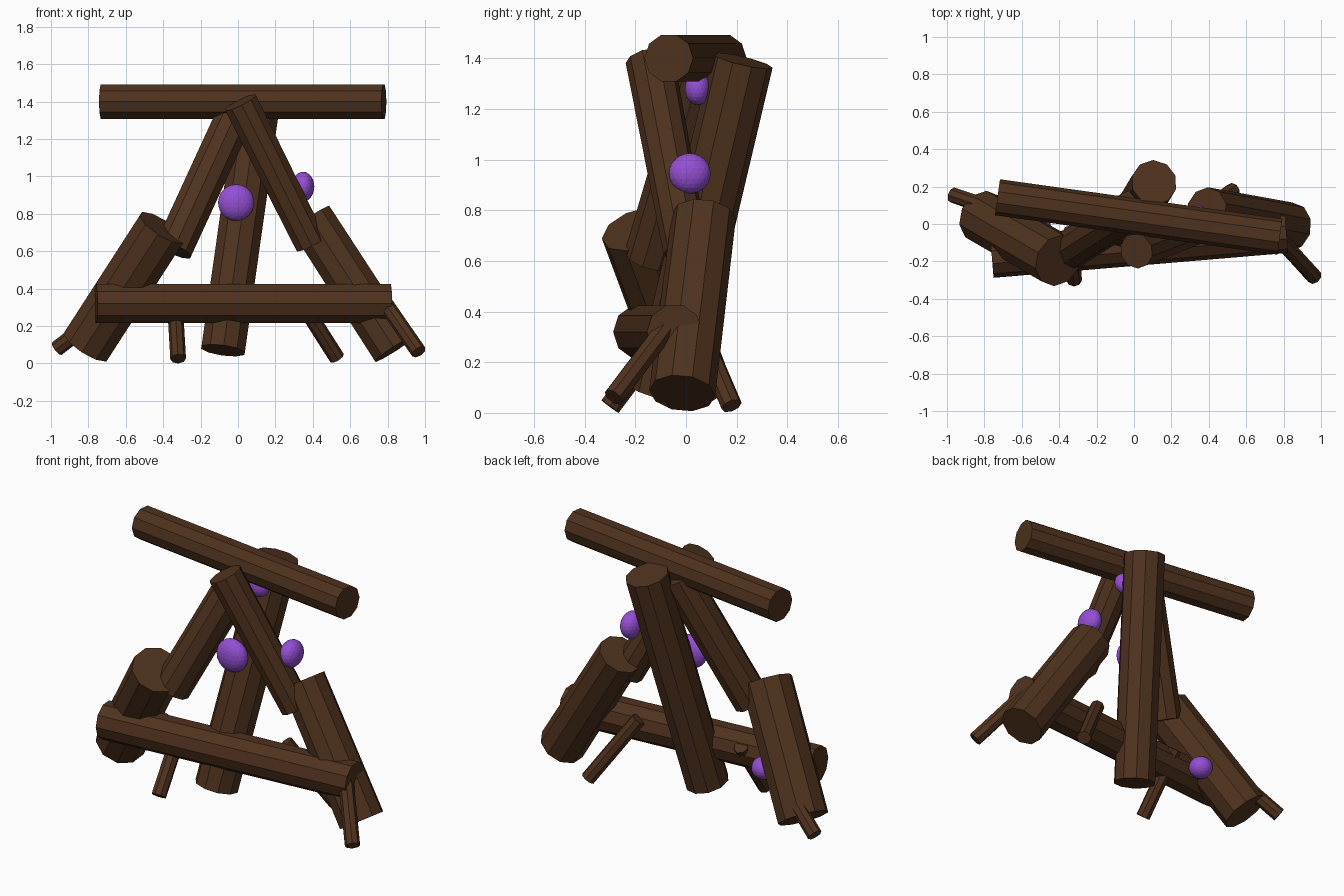
import bpy
from mathutils import Vector, Matrix

if "Cube" in bpy.data.objects:
    bpy.data.objects.remove(bpy.data.objects["Cube"])


def material(name, rgb):
    m = bpy.data.materials.new(name)
    m.diffuse_color = (*rgb, 1.0)
    m.use_nodes = True
    m.node_tree.nodes["Principled BSDF"].inputs["Base Color"].default_value = m.diffuse_color
    return m


bark = material("dark brown wood", (0.078, 0.032, 0.013))
violet = material("violet", (0.30, 0.078, 0.66))


def log(name, a, b, radius, sides=10, taper=1.0):
    """Faceted log from a to b."""
    a, b = Vector(a), Vector(b)
    axis = (b - a).normalized()
    ref = Vector((0, 1, 0))
    depth = (ref - axis * ref.dot(axis)).normalized()
    side = depth.cross(axis)
    bpy.ops.mesh.primitive_cone_add(vertices=sides, radius1=radius,
                                    radius2=radius * taper, depth=(b - a).length)
    ob = bpy.context.object
    ob.name = name
    rot = Matrix((side, depth, axis)).transposed().to_4x4()
    ob.data.transform(Matrix.Translation((a + b) / 2) @ rot)
    ob.data.materials.append(bark)


def ball(name, centre, radii):
    bpy.ops.mesh.primitive_ico_sphere_add(subdivisions=3, radius=1)
    ob = bpy.context.object
    ob.name = name
    ob.data.transform(Matrix.Translation(centre) @ Matrix.Diagonal((*radii, 1)))
    ob.data.materials.append(violet)


# horizontal beams
log("top_beam", (-0.73, 0.143, 1.40), (0.78, -0.068, 1.40), 0.097)
log("bottom_beam", (-0.76, -0.178, 0.32), (0.815, -0.045, 0.32), 0.11)

# thick legs
log("left_leg", (-0.812, 0.04, 0.095), (-0.405, -0.195, 0.725), 0.144)
log("right_leg", (0.838, -0.015, 0.078), (0.388, 0.07, 0.775), 0.131, taper=0.97)
log("back_leg", (-0.08, -0.09, 0.07), (0.107, 0.222, 1.39), 0.123)

# thinner rafters joining the legs at the top
log("front_rafter", (0.39, 0.0, 0.64), (0.013, -0.143, 1.395), 0.09, taper=1.07)
log("left_rafter", (-0.345, -0.14, 0.61), (0.0, 0.08, 1.36), 0.106)

# small twig feet
twigs = [
    ("twig_left", (-0.97, 0.155, 0.078), (-0.72, 0.07, 0.27)),
    ("twig_front", (-0.32, -0.30, 0.025), (-0.34, -0.04, 0.37)),
    ("twig_back", (0.53, 0.18, 0.028), (0.30, 0.025, 0.39)),
    ("twig_right", (0.966, -0.285, 0.062), (0.76, -0.06, 0.36)),
]
for name, a, b in twigs:
    log(name, a, b, 0.042, sides=8)

# violet balls set against the logs
ball("ball_front", (-0.01, -0.04, 0.86), (0.097, 0.06, 0.098))
ball("ball_right", (0.348, 0.015, 0.945), (0.06, 0.083, 0.08))
ball("ball_top", (0.112, 0.045, 1.28), (0.06, 0.05, 0.065))
ball("ball_low", (-0.515, -0.01, 0.30), (0.07, 0.07, 0.065))
